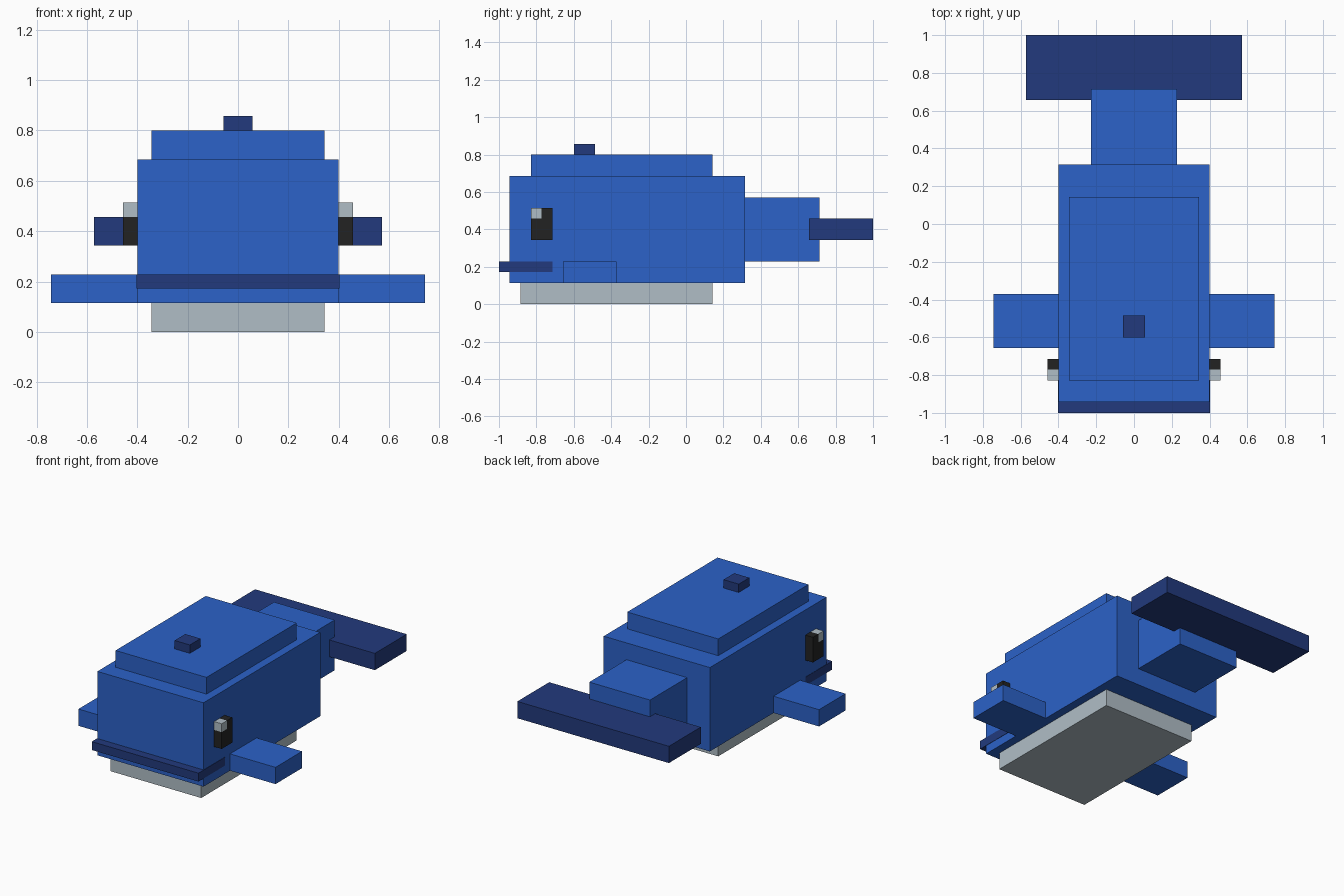
import bpy
import bmesh
from mathutils import Vector

cube = bpy.data.objects.get("Cube")
if cube:
    bpy.data.objects.remove(cube, do_unlink=True)

# The model sits on a block grid, 35 units from mouth to tail
UNIT = 2 / 35
HALF_LENGTH = 17.5


def material(name, rgb):
    mat = bpy.data.materials.new(name)
    mat.use_nodes = True
    color = (*rgb, 1)
    mat.diffuse_color = color
    mat.node_tree.nodes["Principled BSDF"].inputs["Base Color"].default_value = color
    return mat


blue = material("blue", (0.025, 0.122, 0.578))
navy = material("navy", (0.016, 0.042, 0.205))
pale_grey = material("pale_grey", (0.434, 0.515, 0.565))
black = material("black", (0.016, 0.016, 0.016))


def prism(name, mat, x, outline, mirrored=False):
    """Extrude a side outline of (y, z) grid points between two x values."""
    bm = bmesh.new()
    start, end = x
    verts = [bm.verts.new(Vector((start, y - HALF_LENGTH, z)) * UNIT) for y, z in outline]
    face = bm.faces.new(verts)
    grown = bmesh.ops.extrude_face_region(bm, geom=[face])["geom"]
    moved = [v for v in grown if isinstance(v, bmesh.types.BMVert)]
    bmesh.ops.translate(bm, verts=moved, vec=((end - start) * UNIT, 0, 0))
    bmesh.ops.recalc_face_normals(bm, faces=bm.faces)
    mesh = bpy.data.meshes.new(name)
    bm.to_mesh(mesh)
    bm.free()
    mesh.materials.append(mat)
    obj = bpy.data.objects.new(name, mesh)
    bpy.context.collection.objects.link(obj)
    if mirrored:
        obj.modifiers.new("Mirror", "MIRROR").use_mirror_merge = False
    return obj


def box(name, mat, x, y, z, mirrored=False):
    outline = [(y[0], z[0]), (y[1], z[0]), (y[1], z[1]), (y[0], z[1])]
    return prism(name, mat, x, outline, mirrored)


# Body, stacked from belly to blowhole
box("belly", pale_grey, (-6, 6), (2, 20), (0, 2))
box("body", blue, (-7, 7), (1, 23), (2, 12))
box("back", blue, (-6, 6), (3, 20), (12, 14))
box("blowhole", navy, (-1, 1), (7, 9), (14, 15))

# Mouth band wraps just proud of the sides
box("mouth", navy, (-7.04, 7.04), (0, 5), (3, 4))

# Tail
box("tail", blue, (-4, 4), (23, 30), (4, 10))
box("tail_fluke", navy, (-10, 10), (29, 35), (6, 8))

# Paired fins and eyes; the highlight fills the notch in each eye
box("side_fins", blue, (7, 13), (6, 11), (2, 4), mirrored=True)
prism("eyes", black, (7, 8), [(3, 6), (5, 6), (5, 9), (4, 9), (4, 8), (3, 8)], mirrored=True)
box("eye_highlights", pale_grey, (7, 8), (3, 4), (8, 9), mirrored=True)
